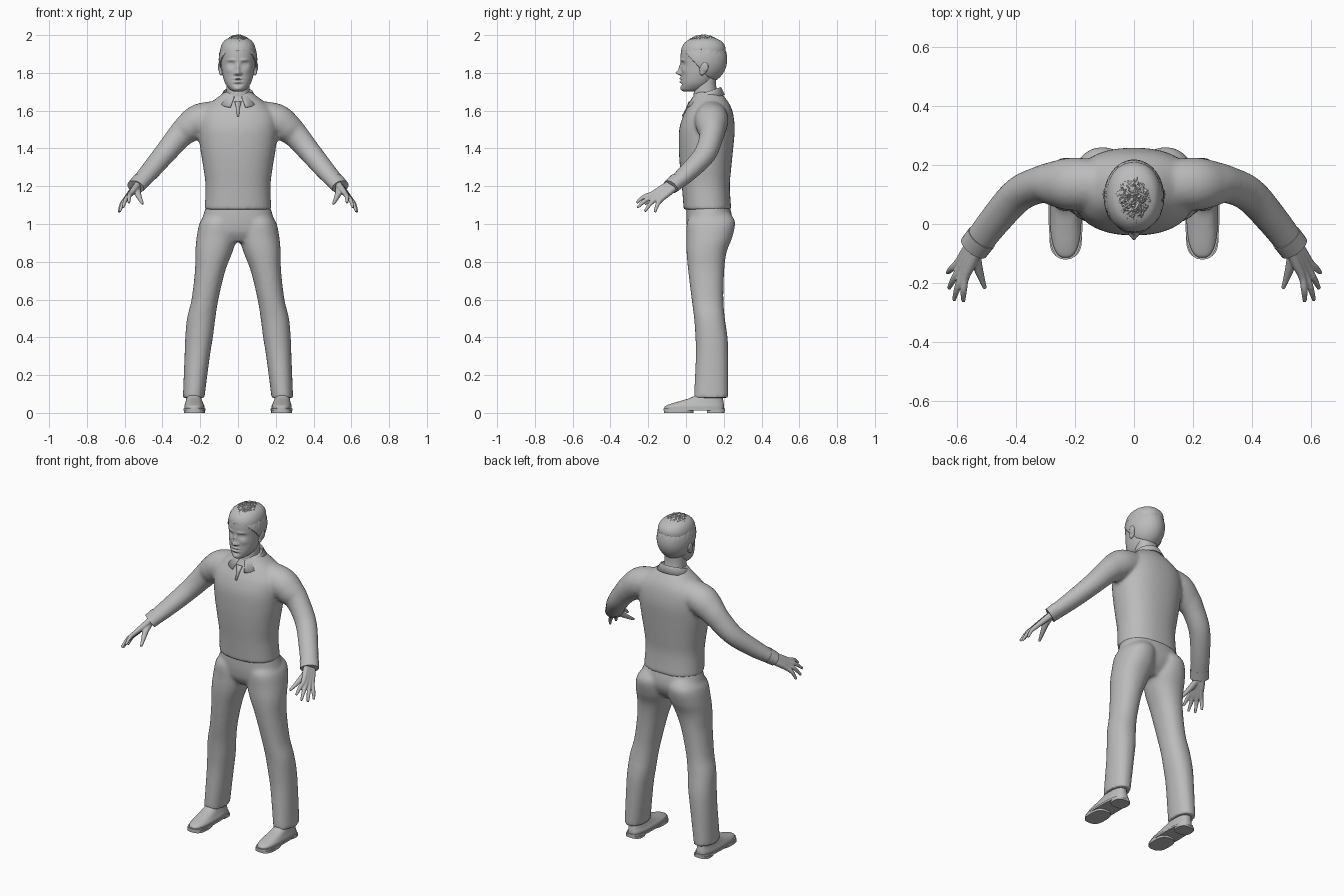
import bpy, bmesh, math, random
from mathutils import Vector

if "Cube" in bpy.data.objects:
    bpy.data.objects.remove(bpy.data.objects["Cube"])
random.seed(4)

grey = bpy.data.materials.new("plain grey")
grey.use_nodes = True
grey.diffuse_color = (0.5, 0.5, 0.5, 1)
grey.node_tree.nodes["Principled BSDF"].inputs["Base Color"].default_value = (0.5, 0.5, 0.5, 1)


def resample(rows, steps):
    """Smooth curve through rows of numbers."""
    out = []
    for i in range(len(rows) - 1):
        a, b = rows[max(i - 1, 0)], rows[i]
        c, d = rows[i + 1], rows[min(i + 2, len(rows) - 1)]
        for s in range(steps):
            t = s / steps
            out.append([q + t / 2 * (r - p + t * (2 * p - 5 * q + 4 * r - w + t * (3 * (q - r) + w - p)))
                        for p, q, r, w in zip(a, b, c, d)])
    return out + [list(rows[-1])]


def skin_rings(bm, rings):
    loops = [[bm.verts.new(p) for p in ring] for ring in rings]
    n = len(loops[0])
    for a, b in zip(loops, loops[1:]):
        for i in range(n):
            j = (i + 1) % n
            bm.faces.new((a[i], a[j], b[j], b[i]))
    bm.faces.new(loops[0][::-1])
    bm.faces.new(loops[-1])


def loft(bm, rows, power=2.3, steps=5, seg=40):
    """Stacked sections; row = height, centre x, half width, front y, back y."""
    rings = []
    for z, cx, w, f, b in resample(rows, steps):
        ring = []
        for i in range(seg):
            c, s = math.cos(math.tau * i / seg), math.sin(math.tau * i / seg)
            px, py = (math.copysign(abs(v) ** (2 / power), v) for v in (c, s))
            ring.append((cx + w * px, (f + b) / 2 + (b - f) / 2 * py, z))
        rings.append(ring)
    skin_rings(bm, rings)


def tube(bm, rows, steps=5, seg=24):
    """Limb along a path; row = x, y, z, sideways radius, upright radius."""
    rows = resample(rows, steps)
    pts = [Vector(r[:3]) for r in rows]
    rings = []
    for i, r in enumerate(rows):
        t = (pts[min(i + 1, len(pts) - 1)] - pts[max(i - 1, 0)]).normalized()
        side = t.cross(Vector((0, 0, 1))).normalized()
        up = side.cross(t)
        rings.append([pts[i] + side * r[3] * math.cos(math.tau * k / seg)
                      + up * r[4] * math.sin(math.tau * k / seg) for k in range(seg)])
    skin_rings(bm, rings)


def ball(bm, centre, size):
    for v in bmesh.ops.create_uvsphere(bm, u_segments=20, v_segments=12, radius=1)["verts"]:
        v.co = Vector(centre) + Vector(a * b for a, b in zip(v.co, size))


def finish(name, bm, mirror=False, voxel=0, smooth=4, solid=0, angle=40):
    bmesh.ops.recalc_face_normals(bm, faces=bm.faces)
    mesh = bpy.data.meshes.new(name)
    bm.to_mesh(mesh)
    bm.free()
    mesh.materials.append(grey)
    ob = bpy.data.objects.new(name, mesh)
    bpy.context.collection.objects.link(ob)
    bpy.ops.object.select_all(action="DESELECT")
    bpy.context.view_layer.objects.active = ob
    ob.select_set(True)
    if voxel:
        bpy.ops.object.shade_smooth()
    else:
        bpy.ops.object.shade_smooth_by_angle(angle=math.radians(angle))
    if mirror:
        ob.modifiers.new("mirror", "MIRROR").use_mirror_merge = False
    if solid:
        m = ob.modifiers.new("thickness", "SOLIDIFY")
        m.thickness, m.offset = solid, 0
    if voxel:
        m = ob.modifiers.new("blend", "REMESH")
        m.mode, m.voxel_size, m.use_smooth_shade = "VOXEL", voxel, True
        m = ob.modifiers.new("soften", "SMOOTH")
        m.factor, m.iterations = 0.5, smooth
    return ob


# Shirt: torso blended with both sleeves
bm = bmesh.new()
loft(bm, [(1.075, 0, .177, -.012, .24), (1.2, 0, .172, -.022, .232), (1.3, 0, .184, -.032, .24),
          (1.4, 0, .2, -.038, .25), (1.5, 0, .21, -.036, .258), (1.57, 0, .205, -.016, .252),
          (1.62, 0, .17, .01, .238), (1.665, 0, .115, .035, .21), (1.7, 0, .07, .05, .18)])
sleeve = [(.1, .135, 1.58, .08, .075), (.2, .135, 1.55, .09, .088), (.26, .136, 1.51, .08, .08),
          (.31, .135, 1.465, .064, .068), (.39, .1, 1.37, .06, .058), (.47, .012, 1.275, .055, .049),
          (.538, -.076, 1.2, .05, .038)]
tube(bm, sleeve)
finish("shirt", bm, mirror=True, voxel=.01, smooth=6)

# Sleeve cuffs
bm = bmesh.new()
tube(bm, [(.515, -.046, 1.227, .053, .043), (.542, -.081, 1.197, .052, .039)], steps=3)
finish("sleeve_cuff", bm, mirror=True)

# Trousers: pelvis blended with both legs
bm = bmesh.new()
loft(bm, [(1.12, 0, .162, .005, .225), (1.05, 0, .183, .002, .242), (1, 0, .197, .003, .243),
          (.95, 0, .19, .012, .222), (.905, 0, .13, .04, .18)])
loft(bm, [(1.06, .09, .07, .04, .23), (1.01, .105, .096, .006, .26), (.93, .113, .106, .003, .245),
          (.85, .128, .098, .003, .215), (.75, .148, .08, .012, .202), (.6, .175, .071, .03, .198),
          (.5, .195, .075, .043, .206), (.4, .206, .073, .05, .22), (.3, .216, .067, .052, .224),
          (.1, .233, .058, .043, .224), (.08, .234, .059, .043, .224)], power=2.2)
finish("trousers", bm, mirror=True, voxel=.01, smooth=5)

# Shoes: upper, sole and tread
bm = bmesh.new()
loft(bm, [(.022, .231, .053, -.114, .202), (.036, .231, .053, -.11, .202), (.05, .232, .048, -.075, .2),
          (.066, .233, .043, -.02, .197), (.085, .234, .039, .035, .195), (.115, .234, .037, .07, .192)],
     power=2.6)
finish("shoe_upper", bm, mirror=True)
bm = bmesh.new()
for bottom, top, width, front, back in ((.012, .024, .058, -.12, .207), (0, .013, .055, -.116, .04),
                                        (0, .013, .05, .11, .205)):
    loft(bm, [(bottom, .231, width, front, back), (top, .231, width, front, back)], power=2.8, steps=1)
finish("shoe_sole", bm, mirror=True)

# Hands: each finger runs from the wrist so that the palm blends together
bm = bmesh.new()
across = Vector((.4, .82, -.41))
tips = [(.577, -.262, 1.112), (.609, -.258, 1.086), (.626, -.218, 1.066), (.631, -.165, 1.062)]
for i, tip in enumerate(tips):
    s = (i - 1.5) * .021
    wrist = Vector((.535, -.07, 1.205)) + across * s * .6
    knuckle = Vector((.582, -.155, 1.145)) + across * s
    middle = knuckle.lerp(Vector(tip), .5) + Vector((.003, -.003, .008))
    tube(bm, [(*wrist, .018, .02), (*wrist.lerp(knuckle, .5), .017, .017), (*knuckle, .013, .014),
              (*middle, .0115, .0115), (*tip, .007, .007)], steps=4, seg=14)
tube(bm, [(.535, -.08, 1.195, .018, .018), (.532, -.13, 1.165, .018, .017), (.517, -.18, 1.13, .012, .012),
          (.504, -.218, 1.105, .007, .007)], steps=4, seg=14)
finish("hand", bm, mirror=True, voxel=.004, smooth=3)

# Head: dense loft with the face pressed and raised by soft bumps
bm = bmesh.new()
loft(bm, [(1.702, 0, .026, -.014, .06), (1.715, 0, .046, -.024, .1), (1.745, 0, .068, -.026, .135),
          (1.79, 0, .082, -.025, .165), (1.85, 0, .09, -.027, .198), (1.9, 0, .094, -.028, .207),
          (1.94, 0, .09, -.02, .207), (1.97, 0, .073, .005, .185), (1.988, 0, .04, .045, .145)],
     power=2.15, steps=10, seg=128)
# x, height, spread x, spread z, push
bumps = [(0, 1.8, .012, .012, .026), (0, 1.825, .009, .022, .012), (.014, 1.796, .008, .007, .012),
         (.036, 1.846, .017, .012, -.013), (.036, 1.845, .011, .007, .007), (.035, 1.868, .022, .007, .006),
         (0, 1.77, .02, .005, .011), (0, 1.752, .018, .006, .01), (0, 1.761, .024, .0022, -.004),
         (0, 1.738, .022, .006, -.005), (0, 1.716, .02, .011, .006), (.05, 1.812, .018, .015, .004)]
for v in bm.verts:
    if v.co.y < .05:
        x, z = v.co.x, v.co.z
        for bx, bz, sx, sz, push in bumps:
            for cx in {bx, -bx}:
                v.co.y -= push * math.exp(-((x - cx) / sx) ** 2 - ((z - bz) / sz) ** 2)
finish("head", bm, angle=80)

# Ears
bm = bmesh.new()
ball(bm, (.09, .092, 1.825), (.012, .022, .034))
ball(bm, (.098, .1, 1.832), (.008, .02, .027))
ball(bm, (.09, .084, 1.8), (.01, .012, .014))
finish("ear", bm, mirror=True, voxel=.004, smooth=2)

# Neck
bm = bmesh.new()
loft(bm, [(1.63, 0, .07, .04, .185), (1.68, 0, .062, .04, .17), (1.73, 0, .06, .045, .16),
          (1.79, 0, .06, .05, .16)])
finish("neck", bm)

# Cropped hair: roughened cap trimmed along the hairline
bm = bmesh.new()
bmesh.ops.create_icosphere(bm, subdivisions=6, radius=1)
for v in bm.verts:
    n = v.co.copy()
    rough = random.uniform(-.008, .014) * max(0, n.z) + .014 * max(0, n.z) * math.sin(19 * n.x) * math.sin(17 * n.y) * .6
    shape = 1 + rough
    v.co = Vector((n.x * .099, .091 + n.y * .124, 1.87 + n.z * .126)) * 1
    v.co += n * (shape - 1) * .3
low = [f for f in bm.faces if f.calc_center_median().z <
       1.918 - 1.1 * max(0, f.calc_center_median().y + .01) + .55 * max(0, f.calc_center_median().y - .11)]
bmesh.ops.delete(bm, geom=low, context="FACES")
finish("hair", bm, solid=.006, angle=35)

# Shirt collar: folded band, open at the throat with two points
bm = bmesh.new()
rows = []
for i in range(41):
    a = math.radians(14 + 332 * i / 40)
    c, s = math.cos(a), math.sin(a)
    point = max(0, (c - .45) / .55)
    fold = Vector((s * .078, .11 - c * .076, 1.697 - .025 * c))
    drop = Vector((s * (.098 + .07 * point), .115 - c * (.088 + .028 * point), 1.663 - .02 * c - .028 * point))
    base = Vector((s * .07, .11 - c * .07, 1.65))
    rows.append([bm.verts.new(p) for p in (base, fold, drop)])
for a, b in zip(rows, rows[1:]):
    for k in (0, 1):
        bm.faces.new((a[k], a[k + 1], b[k + 1], b[k]))
finish("collar", bm, solid=.006)

# Front placket below the collar
bm = bmesh.new()
path = [(1.648, .018, .016), (1.61, .008, .002), (1.57, .006, -.02)]
strip = [[bm.verts.new((side * w, y, z)) for side in (-1, 1)] for z, w, y in path]
for a, b in zip(strip, strip[1:]):
    bm.faces.new((a[0], a[1], b[1], b[0]))
finish("placket", bm, solid=.006)
